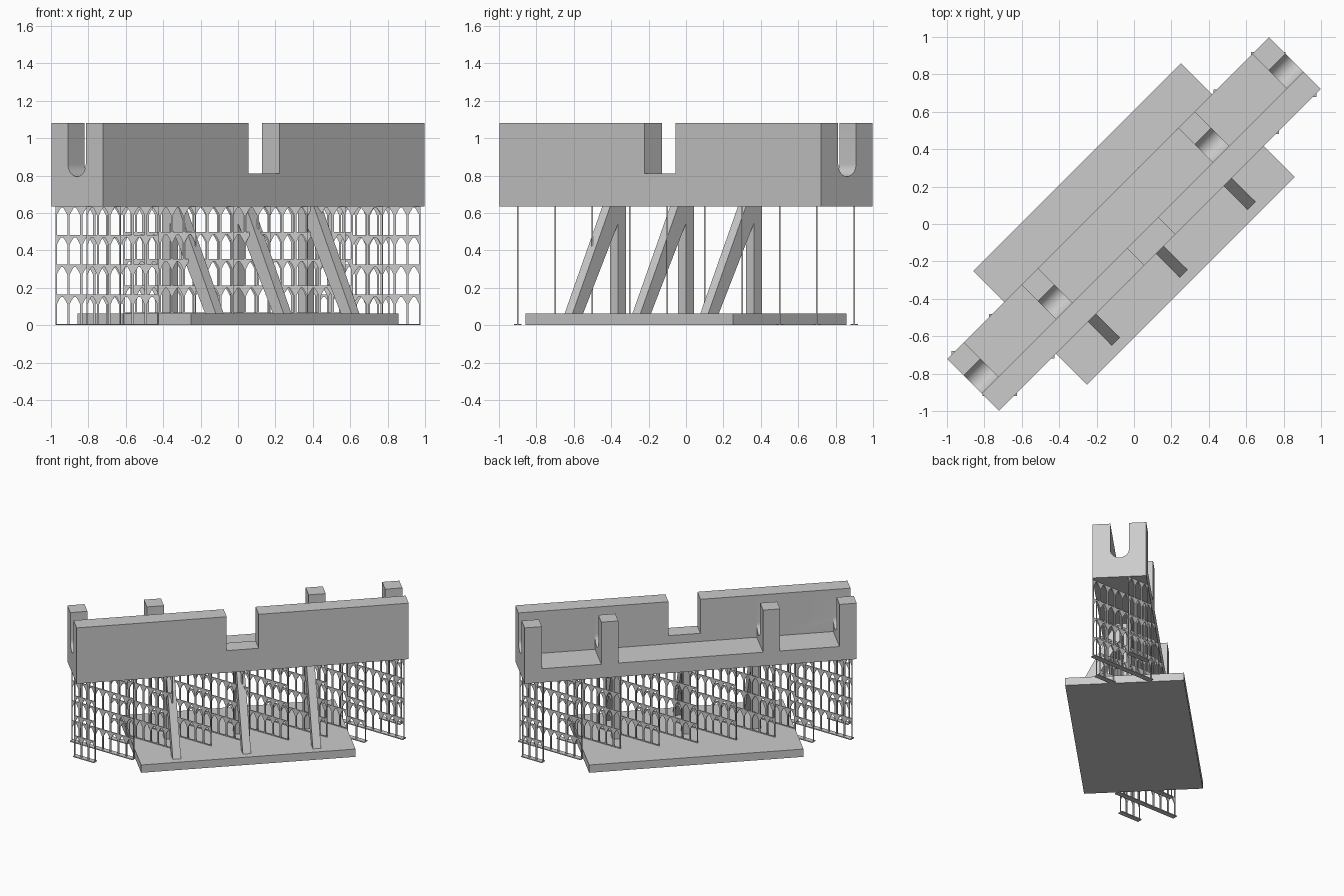
import bpy, bmesh, math
from mathutils import Vector, Matrix

if "Cube" in bpy.data.objects:
    bpy.data.objects.remove(bpy.data.objects["Cube"])

gray = bpy.data.materials.new("light_gray")
gray.diffuse_color = (0.6, 0.6, 0.6, 1)
gray.use_nodes = True
gray.node_tree.nodes["Principled BSDF"].inputs["Base Color"].default_value = gray.diffuse_color
TURN = Matrix.Rotation(math.radians(45), 4, 'Z')   # the beam runs diagonally
BEAM_BOTTOM, BASE_TOP = 0.635, 0.062


def make(name, bm):
    bmesh.ops.recalc_face_normals(bm, faces=bm.faces)
    me = bpy.data.meshes.new(name)
    bm.to_mesh(me)
    bm.free()
    me.materials.append(gray)
    ob = bpy.data.objects.new(name, me)
    bpy.context.collection.objects.link(ob)
    return ob


def prism(name, outline, u0, u1, turn=True):
    """Extrude a (v, z) outline along the beam from u0 to u1."""
    bm = bmesh.new()
    face = bm.faces.new([bm.verts.new((u0, v, z)) for v, z in outline])
    ext = bmesh.ops.extrude_face_region(bm, geom=[face])
    moved = [g for g in ext["geom"] if isinstance(g, bmesh.types.BMVert)]
    bmesh.ops.translate(bm, verts=moved, vec=(u1 - u0, 0, 0))
    if turn:
        bm.transform(TURN)
    return make(name, bm)


def block(name, u0, u1, v0, v1, z0, z1, turn=True):
    return prism(name, [(v0, z0), (v1, z0), (v1, z1), (v0, z1)], u0, u1, turn)


def cut(target, cutter):
    bpy.context.view_layer.objects.active = target
    mod = target.modifiers.new("cut", 'BOOLEAN')
    mod.operation, mod.solver, mod.object = 'DIFFERENCE', 'EXACT', cutter
    bpy.ops.object.modifier_apply(modifier=mod.name)
    bpy.data.objects.remove(cutter)


# Beam with a round-bottomed groove, leaving a wall and four cradle posts
W, TOP, R, VC, ZC = 0.195, 1.08, 0.0675, 0.0025, 0.8625
outline = [(-W, BEAM_BOTTOM), (W, BEAM_BOTTOM), (W, TOP), (VC + R, TOP)]
outline += [(VC + R * math.cos(a), ZC - R * math.sin(a))
            for a in (math.pi * i / 20 for i in range(21))]
outline += [(VC - R, TOP), (-W, TOP)]
beam = prism("beam_with_cradles", outline, -1.216, 1.216)
for u0, u1 in ((-1.09, -0.655), (-0.53, 0.53), (0.655, 1.09)):
    cut(beam, block("trough_cutter", u0, u1, VC - R, 0.4, 0.745, 1.3))
cut(beam, block("notch_cutter", -0.117, 0.117, -0.4, 0.0, 0.81, 1.3))
bpy.ops.object.select_all(action='DESELECT')
beam.select_set(True)
bpy.context.view_layer.objects.active = beam
bpy.ops.object.shade_smooth_by_angle(angle=math.radians(30))

# Base plate
block("base_plate", -0.785, 0.785, -0.43, 0.43, 0, BASE_TOP)

# Columns and leaning braces
for i, u in enumerate((-0.513, 0, 0.513)):
    block(f"column_{i}", u - 0.03, u + 0.03, -0.03, 0.03, BASE_TOP, BEAM_BOTTOM)
    prism(f"brace_{i}", [(-0.375, BASE_TOP), (-0.295, BASE_TOP),
                         (0.02, BEAM_BOTTOM), (-0.09, BEAM_BOTTOM)],
          u - 0.03, u + 0.03)


# Thin lattice fins made of pointed-arch cells
def lattice(name, x0, x1, y, z0, rows=4, thick=0.008):
    cols = max(1, round((x1 - x0) / 0.0695))
    w, h = (x1 - x0) / cols, (BEAM_BOTTOM - z0) / rows
    half = [(0, 0), (w / 2, 0), (w / 2, 0.006), (0.006, 0.006), (0.006, h - 0.047),
            (w * 0.25, h - 0.025), (w * 0.42, h - 0.007), (w / 2, h - 0.007),
            (w / 2, h), (0, h)]
    bm = bmesh.new()
    for c in range(cols):
        for r in range(rows):
            for flip in (False, True):
                pts = [(w - a if flip else a, b) for a, b in half]
                if flip:
                    pts.reverse()
                bm.faces.new([bm.verts.new((x0 + c * w + a, y - thick / 2, z0 + r * h + b))
                              for a, b in pts])
    bmesh.ops.remove_doubles(bm, verts=bm.verts, dist=0.0005)
    ext = bmesh.ops.extrude_face_region(bm, geom=bm.faces[:], use_keep_orig=True)
    moved = [g for g in ext["geom"] if isinstance(g, bmesh.types.BMVert)]
    bmesh.ops.translate(bm, verts=moved, vec=(0, thick, 0))
    make(name, bm)


def foot(name, x0, x1, y):
    block(name, x0, x1, y - 0.02, y + 0.02, 0, 0.007, turn=False)


for i in range(10):
    y = -0.9 + 0.2 * i
    x0, x1 = max(y - 0.275, -1.71 - y), min(y + 0.275, 1.71 - y)
    edge = 1.11 - abs(y)                      # where the base plate ends
    if abs(y) < 0.4:                          # fully over the base plate
        lattice(f"fin_{i}", x0, x1, y, BASE_TOP)
    elif abs(y) < 0.6:                        # partly over the base plate
        if y < 0:
            on, off = (-edge, x1), (x0, -edge)
        else:
            on, off = (x0, edge), (edge, x1)
        lattice(f"fin_{i}_inner", *on, y, BASE_TOP)
        lattice(f"fin_{i}_outer", *off, y, 0)
        foot(f"fin_foot_{i}", *off, y)
    else:                                     # standing on the ground
        lattice(f"fin_{i}", x0, x1, y, 0)
        foot(f"fin_foot_{i}", x0, x1, y)
